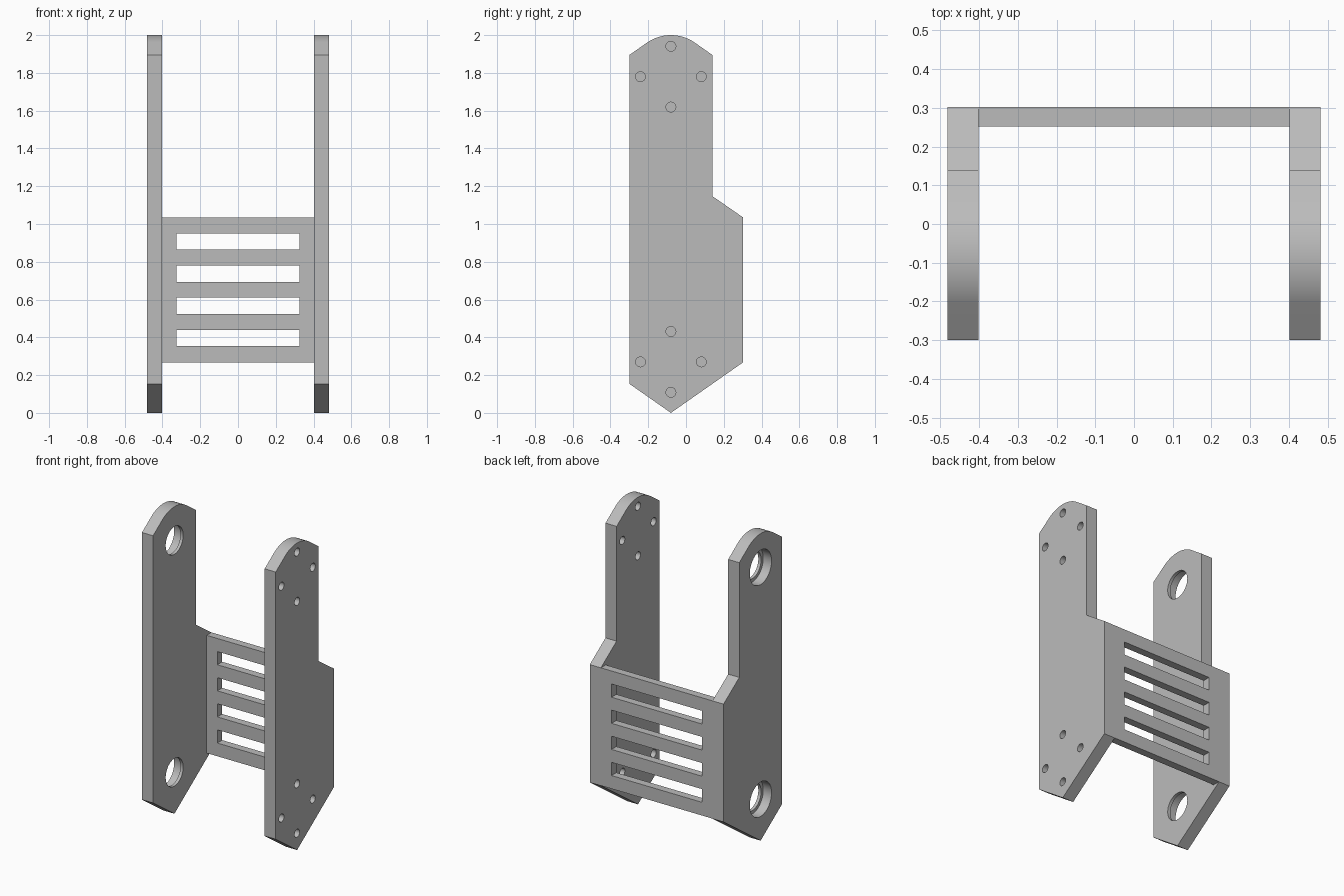
import bpy
import bmesh
from math import radians, sin, cos, tan, pi
from mathutils import Matrix, Vector

if "Cube" in bpy.data.objects:
    bpy.data.objects.remove(bpy.data.objects["Cube"])

grey = bpy.data.materials.new("plain_grey")
grey.use_nodes = True
COLOUR = (0.5, 0.5, 0.5, 1)
grey.diffuse_color = COLOUR
grey.node_tree.nodes["Principled BSDF"].inputs["Base Color"].default_value = COLOUR

INNER, OUTER = 0.402, 0.482          # side plate faces in x
AXIS, RADIUS = -0.08, 0.22           # pivot line in y, rounded end radius
PIVOTS = (0.27, 1.78)                # pivot heights
SLOPE = radians(35)
BACK = 0.302


def make_object(name, bm):
    bmesh.ops.recalc_face_normals(bm, faces=bm.faces)
    mesh = bpy.data.meshes.new(name)
    bm.to_mesh(mesh)
    bm.free()
    mesh.materials.append(grey)
    obj = bpy.data.objects.new(name, mesh)
    bpy.context.collection.objects.link(obj)
    return obj


def add_box(bm, low, high):
    low, high = Vector(low), Vector(high)
    matrix = Matrix.Translation((low + high) / 2) @ Matrix.Diagonal((high - low).to_4d())
    bmesh.ops.create_cube(bm, size=1, matrix=matrix)


def add_bore(bm, x0, x1, y, z, radius, sides):
    matrix = Matrix.Translation(((x0 + x1) / 2, y, z)) @ Matrix.Rotation(pi / 2, 4, "Y")
    bmesh.ops.create_cone(bm, cap_ends=True, segments=sides, radius1=radius,
                          radius2=radius, depth=abs(x1 - x0), matrix=matrix)


def cut(obj, bm):
    cutter = make_object("cutter", bm)
    cutter.hide_render = True
    mod = obj.modifiers.new("cut", "BOOLEAN")
    mod.operation, mod.solver, mod.object = "DIFFERENCE", "EXACT", cutter
    bpy.context.view_layer.objects.active = obj
    bpy.ops.object.modifier_apply(modifier=mod.name)
    bpy.data.objects.remove(cutter)


def side_profile():
    # Pointed foot, widened lower back, rounded head
    def foot(y):
        return abs(y - AXIS) * tan(SLOPE)
    front, neck = AXIS - RADIUS, AXIS + RADIUS
    shoulder = PIVOTS[1] + RADIUS / cos(SLOPE) - RADIUS * tan(SLOPE)
    pts = [(front, foot(front)), (AXIS, 0), (BACK, foot(BACK)),
           (BACK, 1.035), (neck, 1.147), (neck, shoulder)]
    steps = 24
    for i in range(steps + 1):
        a = SLOPE * (1 - 2 * i / steps)
        pts.append((AXIS + RADIUS * sin(a), PIVOTS[1] + RADIUS * cos(a)))
    return pts + [(front, shoulder)]


def side_plate(name, side):
    bm = bmesh.new()
    face = bm.faces.new([bm.verts.new((side * INNER, y, z)) for y, z in side_profile()])
    ext = bmesh.ops.extrude_face_region(bm, geom=[face])
    bmesh.ops.translate(bm, vec=(side * (OUTER - INNER), 0, 0),
                        verts=[v for v in ext["geom"] if isinstance(v, bmesh.types.BMVert)])
    return make_object(name, bm)


# Left plate: a ring of four screw holes round each pivot
left = side_plate("left_side_plate", 1)
holes = bmesh.new()
for z in PIVOTS:
    for dy, dz in ((0.161, 0), (-0.161, 0), (0, 0.161), (0, -0.161)):
        add_bore(holes, INNER - 0.1, OUTER + 0.1, AXIS + dy, z + dz, 0.026, 32)
cut(left, holes)

# Right plate: a stepped bearing seat at each pivot, wide side outward
right = side_plate("right_side_plate", -1)
for radius, inner_x in ((0.09, INNER - 0.1), (0.112, INNER + 0.02)):
    seats = bmesh.new()
    for z in PIVOTS:
        add_bore(seats, -inner_x, -OUTER - 0.1, AXIS, z, radius, 64)
    cut(right, seats)

# Back panel with four ventilation slots
bm = bmesh.new()
add_box(bm, (-INNER, BACK - 0.05, 0.268), (INNER, BACK, 1.035))
panel = make_object("back_panel", bm)
slots = bmesh.new()
for i in range(4):
    z = 0.354 + i * 0.17
    add_box(slots, (-0.325, 0, z), (0.325, 1, z + 0.086))
cut(panel, slots)

for obj in (left, right, panel):
    bpy.ops.object.select_all(action="DESELECT")
    obj.select_set(True)
    bpy.context.view_layer.objects.active = obj
    bpy.ops.object.shade_smooth_by_angle(angle=radians(25))
